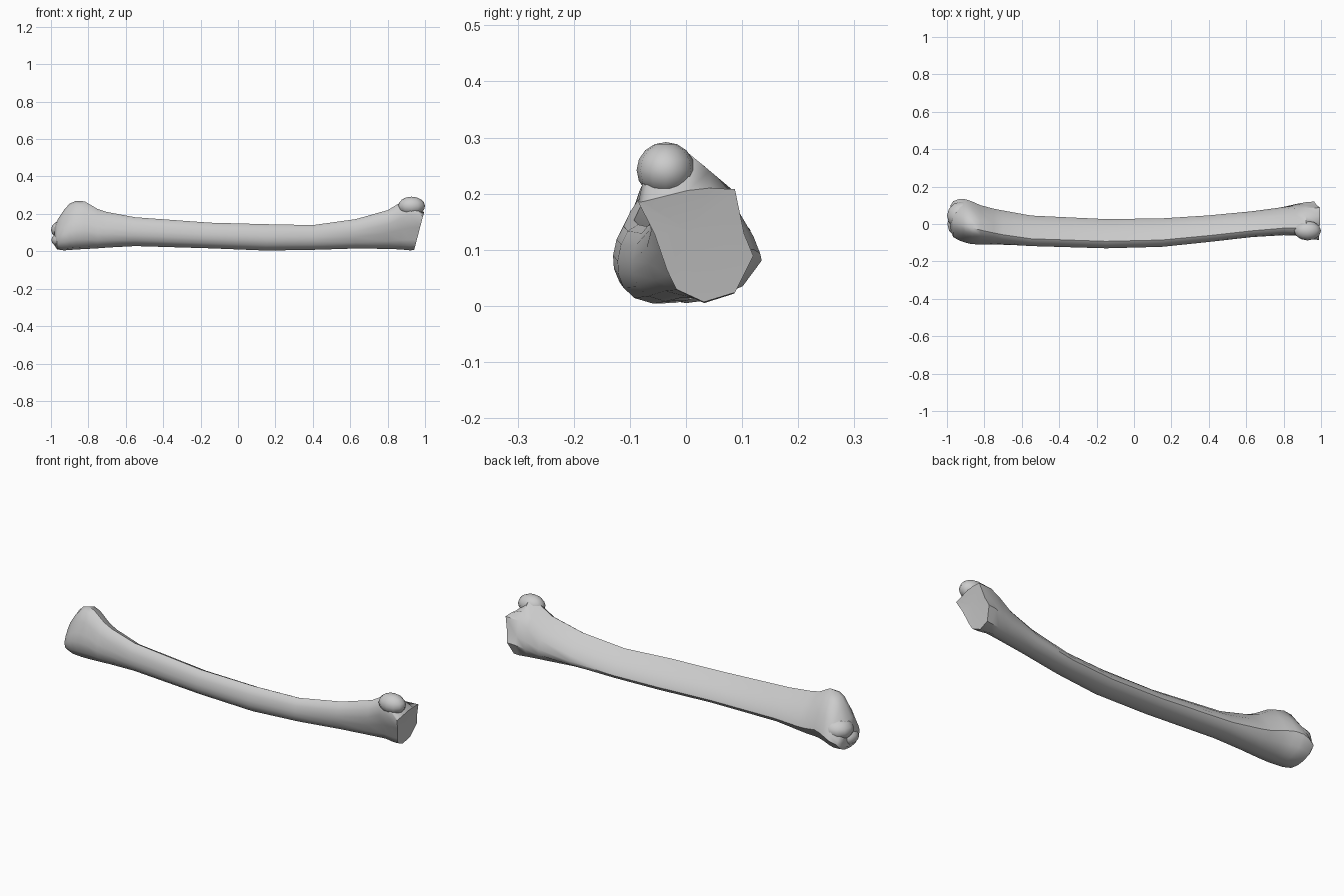
import bpy, bmesh, math
from mathutils import Vector

if "Cube" in bpy.data.objects:
    bpy.data.objects.remove(bpy.data.objects["Cube"])

# Unit cross-sections (u along y, v along z), starting at the top ridge
HEAD = [(.38, 1), (.25, .94), (.14, .77), (.05, .57), (0, .4), (.03, .2), (.17, .04),
        (.4, 0), (.62, .03), (.85, .14), (1, .35), (.95, .47), (.83, .66), (.62, .92)]
SHAFT = [(.24, 1), (.12, .92), (.04, .75), (0, .54), (.01, .37), (.07, .2), (.2, .07),
         (.42, 0), (.68, .01), (.9, .1), (1, .24), (.95, .38), (.76, .62), (.5, .85)]
FAR = [(.24, 1), (.12, .95), (.04, .85), (0, .68), (.14, .43), (.25, .2), (.33, .08),
       (.57, 0), (.84, .06), (1, .29), (.92, .43), (.84, .71), (.62, .84), (.43, .95)]

# Stations: x, y min, y max, z min, z max, blend (-1 head, 0 shaft, 1 far end)
STATIONS = [
    (-.98, -.03, .10, .03, .135, -1),
    (-.967, -.07, .122, .01, .165, -1),
    (-.93, -.09, .135, .005, .222, -1),
    (-.90, -.10, .132, .007, .255, -1),
    (-.865, -.108, .12, .01, .27, -1),
    (-.82, -.109, .10, .012, .267, -.9),
    (-.75, -.11, .082, .016, .226, -.6),
    (-.70, -.112, .072, .02, .21, -.4),
    (-.55, -.118, .045, .028, .182, 0),
    (-.15, -.13, .026, .016, .153, 0),
    (.15, -.122, .03, .004, .145, 0),
    (.40, -.096, .046, .008, .14, 0),
    (.63, -.07, .07, .015, .172, .2),
    (.80, -.06, .098, .013, .22, .6),
    (.87, -.062, .11, .01, .262, .85),
    (.92, -.08, .117, .005, .286, 1),
]


def section(st):
    x, y0, y1, z0, z1, k = st
    other = HEAD if k < 0 else FAR
    pts = []
    for a, b in zip(SHAFT, other):
        u = a[0] + (b[0] - a[0]) * abs(k)
        v = a[1] + (b[1] - a[1]) * abs(k)
        pts.append(Vector((x, y0 + u * (y1 - y0), z0 + v * (z1 - z0))))
    return pts


def finish(bm, name, angle):
    bmesh.ops.recalc_face_normals(bm, faces=bm.faces)
    me = bpy.data.meshes.new(name)
    bm.to_mesh(me)
    bm.free()
    ob = bpy.data.objects.new(name, me)
    bpy.context.collection.objects.link(ob)
    bpy.ops.object.select_all(action='DESELECT')
    ob.select_set(True)
    bpy.context.view_layer.objects.active = ob
    bpy.ops.object.shade_smooth_by_angle(angle=math.radians(angle))
    return ob


def knob(name, centre, radii):
    bm = bmesh.new()
    bmesh.ops.create_uvsphere(bm, u_segments=12, v_segments=8, radius=1)
    for v in bm.verts:
        v.co = Vector(centre) + Vector([c * r for c, r in zip(v.co, radii)])
    return finish(bm, name, 60)


# Lofted bone body with a slanted joint face at the far end
rings = [section(s) for s in STATIONS]
face = section((.95, -.085, .12, .007, .29, 1))
for p in face:
    p.z = min(p.z, .185 + .025 * min(1, max(0, (p.y + .08) / .1)))
    p.x = .94 + .055 * p.z / .21
rings.append(face)

bm = bmesh.new()
loops = [[bm.verts.new(p) for p in r] for r in rings]
n = len(SHAFT)
for a, b in zip(loops, loops[1:]):
    for i in range(n):
        j = (i + 1) % n
        bm.faces.new((a[i], a[j], b[j], b[i]))
for ring, push in ((loops[0], .008), (loops[-1], -.004)):
    mid = sum((v.co for v in ring), Vector()) / n
    c = bm.verts.new(mid + Vector((push, 0, 0)))
    for i in range(n):
        bm.faces.new((ring[i], ring[(i + 1) % n], c))
finish(bm, "bone_shaft", 45)

# Rounded joint bumps blended into both ends
knob("far_knob", (.928, -.036, .242), (.072, .052, .05))
knob("head_bump_upper", (-.92, .045, .115), (.08, .075, .055))
knob("head_bump_lower", (-.93, .0, .06), (.068, .07, .045))
